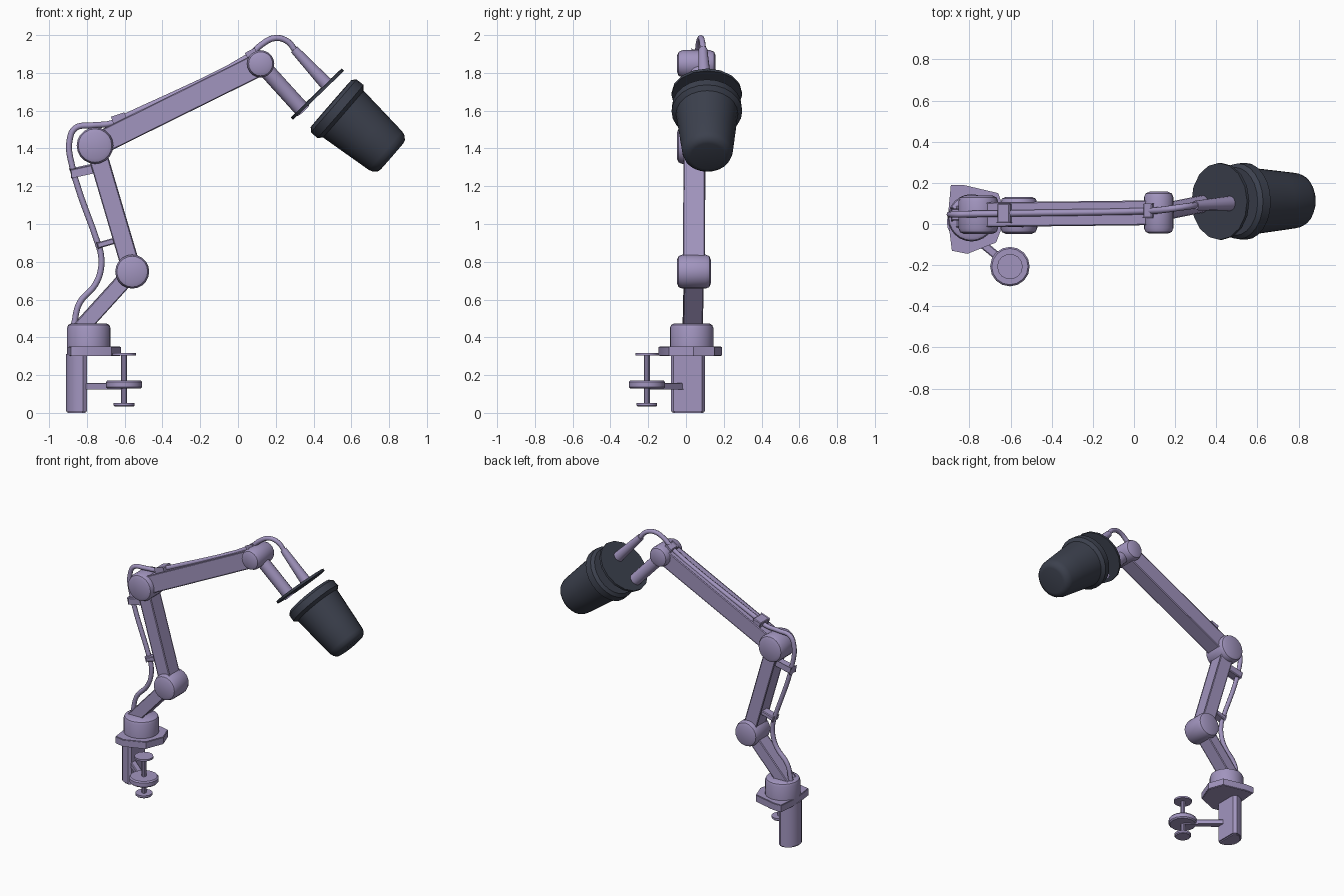
import bpy, bmesh, math
from mathutils import Vector

if "Cube" in bpy.data.objects:
    bpy.data.objects.remove(bpy.data.objects["Cube"])


def material(name, col):
    m = bpy.data.materials.new(name)
    m.diffuse_color = (*col, 1)
    m.use_nodes = True
    m.node_tree.nodes["Principled BSDF"].inputs["Base Color"].default_value = m.diffuse_color
    return m


LILAC = material("lilac_metal", (0.36, 0.30, 0.52))
DARK = material("dark_shell", (0.045, 0.052, 0.075))


def finish(name, bm, mat=LILAC, angle=35):
    bmesh.ops.recalc_face_normals(bm, faces=bm.faces)
    me = bpy.data.meshes.new(name)
    bm.to_mesh(me)
    bm.free()
    ob = bpy.data.objects.new(name, me)
    bpy.context.collection.objects.link(ob)
    me.materials.append(mat)
    bpy.ops.object.select_all(action='DESELECT')
    ob.select_set(True)
    bpy.context.view_layer.objects.active = ob
    bpy.ops.object.shade_smooth_by_angle(angle=math.radians(angle))
    return ob


def lathe(name, origin, axis, profile, n=20, mat=LILAC):
    """Capped solid of revolution: profile is (distance along axis, radius)."""
    bm = bmesh.new()
    q = Vector(axis).to_track_quat('Z', 'Y')
    rings = []
    for s, r in profile:
        rings.append([bm.verts.new(Vector(origin) + q @ Vector(
            (r * math.cos(2 * math.pi * i / n), r * math.sin(2 * math.pi * i / n), s)))
            for i in range(n)])
    for a, b in zip(rings, rings[1:]):
        for i in range(n):
            bm.faces.new((a[i], a[(i + 1) % n], b[(i + 1) % n], b[i]))
    bm.faces.new(rings[0])
    bm.faces.new(rings[-1])
    return finish(name, bm, mat)


def rod(name, p, q, r0, r1, n=12):
    d = Vector(q) - Vector(p)
    return lathe(name, p, d, [(0, r0), (d.length, r1)], n)


def bar(name, p, q, wide, tall):
    """Box beam from p to q; wide is across y, tall is in the x-z plane."""
    p, q = Vector(p), Vector(q)
    d = q - p
    rot = d.to_track_quat('Z', 'Y')
    bm = bmesh.new()
    bmesh.ops.create_cube(bm, size=1)
    for v in bm.verts:
        v.co = (p + q) / 2 + rot @ Vector((v.co.x * wide, v.co.y * tall, v.co.z * d.length))
    bmesh.ops.bevel(bm, geom=bm.edges[:], offset=0.005, segments=1, affect='EDGES')
    return finish(name, bm, LILAC, 20)


def prism(name, outline, z0, z1, bevel):
    bm = bmesh.new()
    f = bm.faces.new([bm.verts.new((x, y, z0)) for x, y in outline])
    ext = bmesh.ops.extrude_face_region(bm, geom=[f])
    for v in ext['geom']:
        if isinstance(v, bmesh.types.BMVert):
            v.co.z = z1
    rim = [e for e in bm.edges if abs(e.verts[0].co.z - e.verts[1].co.z) < 1e-4]
    bmesh.ops.bevel(bm, geom=rim, offset=bevel, segments=2, affect='EDGES')
    return finish(name, bm)


def joint(name, c, r, half):
    b = 0.028
    prof = [(-half, r - b), (-half + b * 0.3, r - b * 0.3), (-half + b, r),
            (half - b, r), (half - b * 0.3, r - b * 0.3), (half, r - b)]
    return lathe(name, c, (0, 1, 0), prof, 20)


# Desk clamp: D-shaped post, plate, turret
arc = [(-0.82 - 0.09 * math.sin(t), 0.01 + 0.09 * math.cos(t))
       for t in [math.pi * i / 10 for i in range(11)]]
prism("clamp_post", [(-0.80, 0.085)] + arc + [(-0.80, -0.065)], 0, 0.32, 0.008)
prism("clamp_plate", [(-0.89, 0.19), (-0.83, 0.19), (-0.66, 0.15), (-0.62, 0.04), (-0.67, -0.09),
                      (-0.81, -0.145), (-0.885, -0.13), (-0.905, 0.03)], 0.30, 0.352, 0.004)
lathe("turret", (-0.79, 0.03, 0), (0, 0, 1),
      [(0.34, 0.115), (0.45, 0.115), (0.465, 0.109), (0.473, 0.095)], 24)

# Clamp screw with its arm and pads
SX, SY = -0.603, -0.207
bar("screw_arm", (-0.83, -0.02, 0.142), (SX, SY, 0.142), 0.04, 0.035)
lathe("screw_collar", (SX, SY, 0), (0, 0, 1),
      [(0.128, 0.088), (0.136, 0.096), (0.163, 0.096), (0.172, 0.088)], 16)
lathe("screw_shaft", (SX, SY, 0), (0, 0, 1), [(0.04, 0.016), (0.31, 0.016)], 10)
lathe("screw_pad", (SX, SY, 0), (0, 0, 1), [(0.303, 0.062), (0.316, 0.062)], 14)
lathe("screw_knob", (SX, SY, 0), (0, 0, 1), [(0.033, 0.05), (0.039, 0.056), (0.053, 0.056)], 14)

# Arms and hinge joints
A, B = (-0.84, 0.035, 0.44), (-0.56, 0.042, 0.748)
C, D = (-0.757, 0.045, 1.415), (0.12, 0.055, 1.848)
bar("lower_arm", A, B, 0.095, 0.075)
bar("middle_arm", B, C, 0.105, 0.09)
bar("upper_arm", C, D, 0.11, 0.112)
joint("lower_joint", B, 0.09, 0.09)
joint("middle_joint", C, 0.097, 0.093)
joint("upper_joint", D, 0.072, 0.102)

# Head mount: neck, cable socket, back disc
rod("head_neck", D, (0.345, 0.10, 1.60), 0.042, 0.042, 14)
rod("cable_socket", (0.297, 0.09, 1.925), (0.467, 0.10, 1.742), 0.023, 0.036, 14)
lathe("back_disc", (0.42, 0.11, 1.688), (0.69, 0.01, -0.72),
      [(-0.008, 0.187), (0.008, 0.187)], 16, DARK)

# Head shell
lathe("head_shell", (0.493, 0.11, 1.638), (0.755, 0.01, -0.655),
      [(0, 0.165), (0.018, 0.184), (0.065, 0.187), (0.085, 0.164), (0.26, 0.147), (0.38, 0.135),
       (0.405, 0.127), (0.423, 0.108), (0.427, 0.09)], 24, DARK)

# Cable along the arms
cable = [(-0.868, 0.47), (-0.84, 0.58), (-0.755, 0.68), (-0.726, 0.76), (-0.726, 0.84),
         (-0.743, 0.90), (-0.888, 1.35), (-0.892, 1.44), (-0.862, 1.507), (-0.775, 1.522),
         (-0.67, 1.533), (-0.60, 1.567), (0.06, 1.89), (0.125, 1.95), (0.195, 1.984),
         (0.262, 1.967), (0.305, 1.915)]
cu = bpy.data.curves.new("cable", 'CURVE')
cu.dimensions = '3D'
cu.bevel_depth = 0.016
cu.bevel_resolution = 2
cu.resolution_u = 5
cu.use_fill_caps = True
sp = cu.splines.new('BEZIER')
sp.bezier_points.add(len(cable) - 1)
for bp, (x, z) in zip(sp.bezier_points, cable):
    bp.co = (x, 0.047 + 0.017 * (x + 0.87) + max(0, x - 0.1) * 0.12, z)
    bp.handle_left_type = bp.handle_right_type = 'AUTO'
cu.materials.append(LILAC)
bpy.context.collection.objects.link(bpy.data.objects.new("cable", cu))

# Cable clips: (arm-side x, z), (cable-side x, z), y, width, height
clips = [((-0.76, 1.295), (-0.885, 1.268), 0.046, 0.06, 0.042),
         ((-0.64, 0.915), (-0.745, 0.885), 0.046, 0.06, 0.032),
         ((-0.60, 1.47), (-0.635, 1.575), 0.052, 0.095, 0.065),
         ((0.10, 1.85), (0.065, 1.915), 0.064, 0.07, 0.05)]
for i, (a, b, y, w, h) in enumerate(clips):
    bar(f"cable_clip_{i + 1}", (a[0], y, a[1]), (b[0], y, b[1]), w, h)
